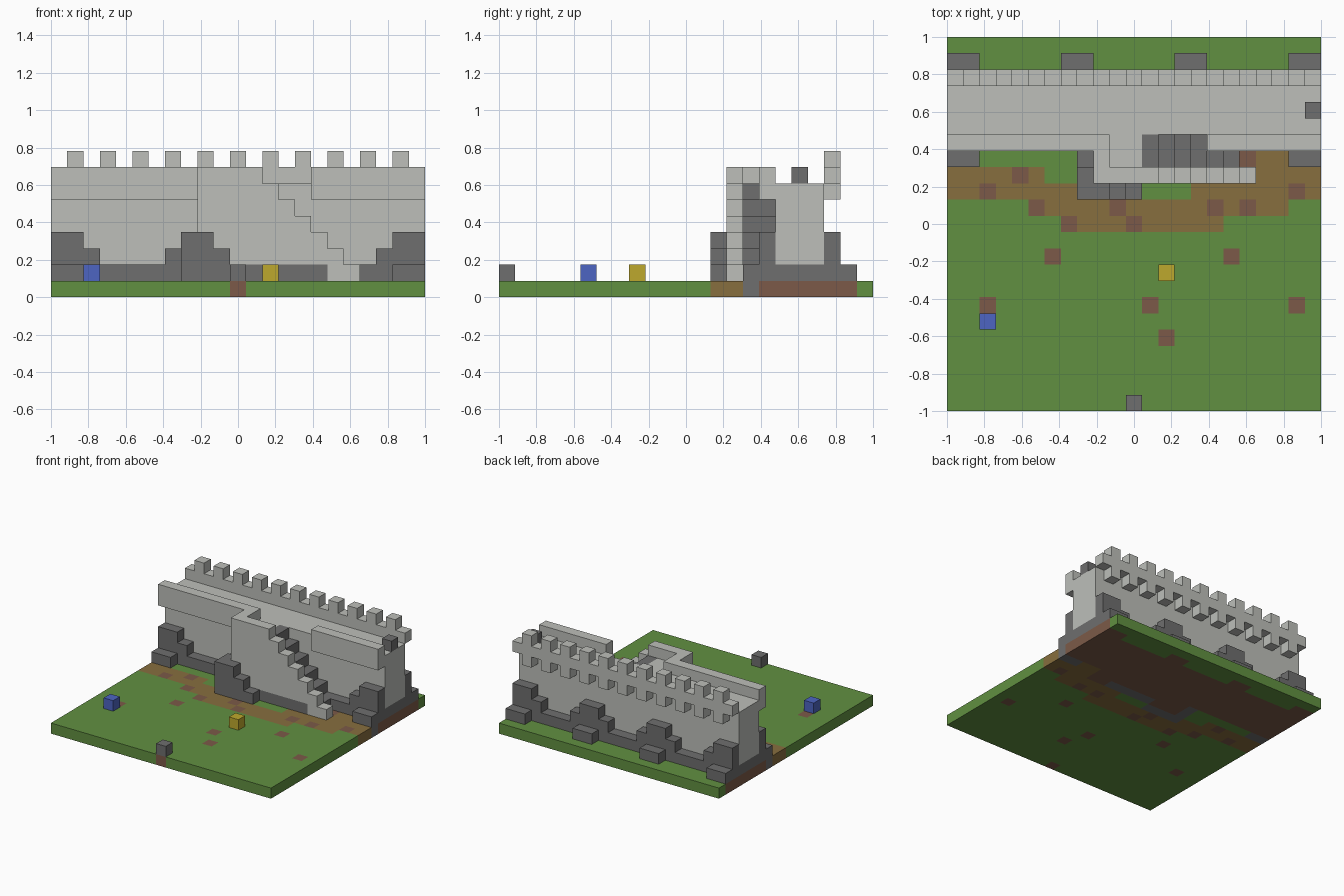
import bpy
import bmesh
from mathutils import Vector

cube = bpy.data.objects.get("Cube")
if cube:
    bpy.data.objects.remove(cube, do_unlink=True)

N = 23
CELL = 2 / N


def material(name, r, g, b):
    lin = [(c / 255 / 12.92) if c < 11 else ((c / 255 + 0.055) / 1.055) ** 2.4 for c in (r, g, b)]
    mat = bpy.data.materials.new(name)
    mat.use_nodes = True
    mat.diffuse_color = (*lin, 1)
    bsdf = mat.node_tree.nodes["Principled BSDF"]
    bsdf.inputs["Base Color"].default_value = (*lin, 1)
    bsdf.inputs["Roughness"].default_value = 0.9
    return mat


GRASS = material("grass green", 97, 144, 65)
PATH = material("path brown", 135, 110, 62)
SOIL = material("soil brown", 124, 90, 72)
LIGHT = material("light stone", 189, 191, 186)
DARK = material("dark stone", 110, 110, 110)
BLUE = material("blue", 77, 101, 194)
YELLOW = material("yellow", 190, 169, 45)


def span(i0, i1, j0, j1, k0, k1):
    """Cells of a block, both ends included."""
    return {(i, j, k) for i in range(i0, i1 + 1)
            for j in range(j0, j1 + 1) for k in range(k0, k1 + 1)}


def columns(start, heights, j0, j1):
    """Side by side columns standing on the ground, one height per column."""
    cells = set()
    for n, h in enumerate(heights):
        cells |= span(start + n, start + n, j0, j1, 1, h - 1)
    return cells


def corner(cell):
    return Vector((cell[0] * CELL - 1, cell[1] * CELL - 1, cell[2] * CELL))


def build(name, cells, mats, pick=lambda cell: 0):
    """Skin a set of cells with only its outer faces."""
    bm = bmesh.new()
    for cell in sorted(cells):
        for axis in range(3):
            for side in (0, 1):
                near = list(cell)
                near[axis] += 2 * side - 1
                if tuple(near) in cells:
                    continue
                u, v = (axis + 1) % 3, (axis + 2) % 3
                ring = []
                for du, dv in ((0, 0), (1, 0), (1, 1), (0, 1)):
                    p = list(cell)
                    p[axis] += side
                    p[u] += du
                    p[v] += dv
                    ring.append(bm.verts.new(corner(p)))
                face = bm.faces.new(ring if side else ring[::-1])
                face.material_index = pick(cell)
    bmesh.ops.remove_doubles(bm, verts=bm.verts, dist=CELL / 100)
    bmesh.ops.dissolve_limit(bm, angle_limit=0.01, verts=bm.verts, edges=bm.edges,
                             delimit={'MATERIAL'})
    mesh = bpy.data.meshes.new(name)
    bm.to_mesh(mesh)
    bm.free()
    for mat in mats:
        mesh.materials.append(mat)
    obj = bpy.data.objects.new(name, mesh)
    bpy.context.collection.objects.link(obj)
    return obj


# Ground: grass with a winding path, loose soil patches and footings
def flat(i0, i1, j0, j1):
    return {c[:2] for c in span(i0, i1, j0, j1, 0, 0)}


path = (flat(0, 5, 13, 14) | flat(5, 20, 12, 12) | flat(7, 16, 11, 11) | flat(6, 11, 13, 13)
        | flat(15, 22, 13, 13) | flat(19, 22, 14, 14) | flat(19, 20, 15, 15))
patches = {(4, 14), (2, 13), (5, 12), (7, 11), (11, 11), (10, 12), (16, 12), (18, 12), (21, 13),
           (6, 9), (17, 9), (2, 6), (12, 6), (21, 6), (13, 4), (11, 0)}
soil = patches | flat(0, 22, 16, 20) | flat(9, 18, 14, 15)
BUTTRESSES = (0, 7, 14, 21)
for b in BUTTRESSES:
    soil |= flat(b, b + 1, 21, 21)
footing = (flat(0, 1, 15, 15) | flat(21, 22, 15, 15) | flat(8, 8, 13, 15)
           | flat(8, 11, 13, 13) | flat(12, 16, 14, 14))


def ground_colour(cell):
    spot = cell[:2]
    if spot in footing:
        return 3
    if spot in soil:
        return 2
    return 1 if spot in path else 0


build("ground", span(0, 22, 0, 22, 0, 0), [GRASS, PATH, SOIL, DARK], ground_colour)

# Main wall with walkway, front parapet and stair tower
stair_wall = columns(13, (7, 6, 5, 4, 3, 2), 14, 14)
wall = span(0, 22, 17, 19, 1, 6)
wall |= span(0, 9, 16, 16, 6, 7) | span(16, 22, 16, 16, 6, 7)
wall |= span(9, 11, 15, 16, 1, 6) | span(9, 9, 15, 16, 7, 7)
wall |= span(9, 12, 14, 14, 1, 7) | stair_wall


def wall_colour(cell):
    i, j, k = cell
    return 1 if k == 1 and (j >= 17 or i <= 16) else 0


# Back battlement: continuous ledge, merlons above and corbels below
wall |= span(0, 22, 20, 20, 7, 7)
for i in range(1, N, 2):
    wall |= {(i, 20, 8), (i, 20, 6)}
build("wall", wall, [LIGHT, DARK], wall_colour)

# Stairs climbing along the wall
build("stairs", columns(12, (7, 6, 5, 4, 3, 2), 15, 16) - wall, [DARK])

# Dark stepped base in front
front_base = columns(0, (4, 4, 3, 2, 2, 2, 2, 3, 4), 16, 16)
front_base |= columns(18, (2, 2, 3, 4, 4), 16, 16)
front_base |= span(0, 1, 15, 15, 1, 1) | span(21, 22, 15, 15, 1, 1)
front_base |= columns(8, (4, 4, 3, 2), 13, 13)
front_base |= span(8, 8, 14, 14, 1, 3) | span(8, 8, 15, 15, 1, 2)
build("front_base", front_base, [DARK])

# Dark stepped base with buttresses at the back
back_base = span(0, 22, 20, 20, 1, 1)
for b in BUTTRESSES:
    back_base |= span(b, b + 1, 20, 20, 1, 3) | span(b, b + 1, 21, 21, 1, 1)
    back_base |= span(max(b - 1, 0), min(b + 2, 22), 20, 20, 1, 2)
build("back_base", back_base, [DARK])

# Loose blocks
build("wall_top_block", {(22, 18, 7)}, [DARK])
build("front_stone", {(11, 0, 1)}, [DARK])
build("blue_block", {(2, 5, 1)}, [BLUE])
build("yellow_block", {(13, 8, 1)}, [YELLOW])
